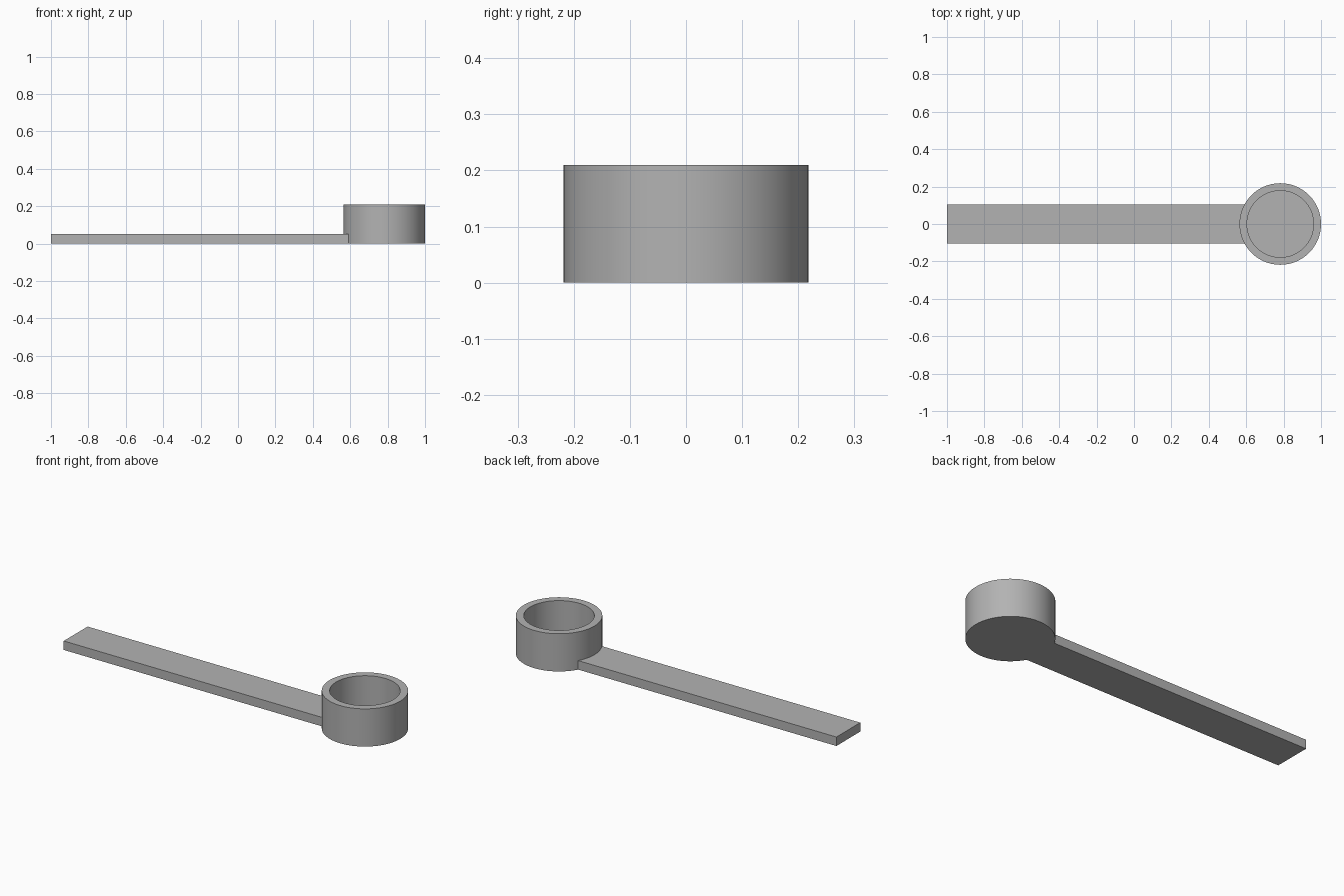
import bpy
import bmesh
from math import asin, cos, sin, pi

cube = bpy.data.objects.get("Cube")
if cube:
    bpy.data.objects.remove(cube)

CUP_X, CUP_R, CUP_INNER, CUP_H, FLOOR = 0.782, 0.218, 0.178, 0.21, 0.04
HANDLE_HALF, HANDLE_H = 0.105, 0.05
SEGMENTS = 128

grey = bpy.data.materials.new("plain_grey")
grey.use_nodes = True
colour = (0.45, 0.45, 0.45, 1)
grey.diffuse_color = colour
grey.node_tree.nodes["Principled BSDF"].inputs["Base Color"].default_value = colour


def finish(name, bm, x=0):
    bmesh.ops.recalc_face_normals(bm, faces=bm.faces)
    mesh = bpy.data.meshes.new(name)
    bm.to_mesh(mesh)
    bm.free()
    mesh.materials.append(grey)
    obj = bpy.data.objects.new(name, mesh)
    obj.location.x = x
    bpy.context.collection.objects.link(obj)
    bpy.ops.object.select_all(action="DESELECT")
    obj.select_set(True)
    bpy.context.view_layer.objects.active = obj
    bpy.ops.object.shade_smooth_by_angle(angle=pi / 6)


# Open cup: rings joined into walls, closed by a base and an inner floor
bm = bmesh.new()
rings = []
for radius, z in [(CUP_R, 0), (CUP_R, CUP_H), (CUP_INNER, CUP_H), (CUP_INNER, FLOOR)]:
    angles = [2 * pi * i / SEGMENTS for i in range(SEGMENTS)]
    rings.append([bm.verts.new((radius * cos(a), radius * sin(a), z)) for a in angles])
for low, high in zip(rings, rings[1:]):
    for i in range(SEGMENTS):
        j = (i + 1) % SEGMENTS
        bm.faces.new((low[i], low[j], high[j], high[i]))
bm.faces.new(rings[0])
bm.faces.new(rings[-1])
finish("cup", bm, CUP_X)

# Flat handle: its inner end is a concave arc that hugs the cup wall
bm = bmesh.new()
seat_r = CUP_R - 0.001
half_angle = asin(HANDLE_HALF / seat_r)
outline = [(-1, HANDLE_HALF), (-1, -HANDLE_HALF)]
for i in range(21):
    a = pi + half_angle * (1 - i / 10)
    outline.append((CUP_X + seat_r * cos(a), seat_r * sin(a)))
base = bm.faces.new([bm.verts.new((x, y, 0)) for x, y in outline])
top = bmesh.ops.extrude_face_region(bm, geom=[base], use_keep_orig=True)["geom"]
bmesh.ops.translate(bm, vec=(0, 0, HANDLE_H),
                    verts=[v for v in top if isinstance(v, bmesh.types.BMVert)])
finish("handle", bm)
